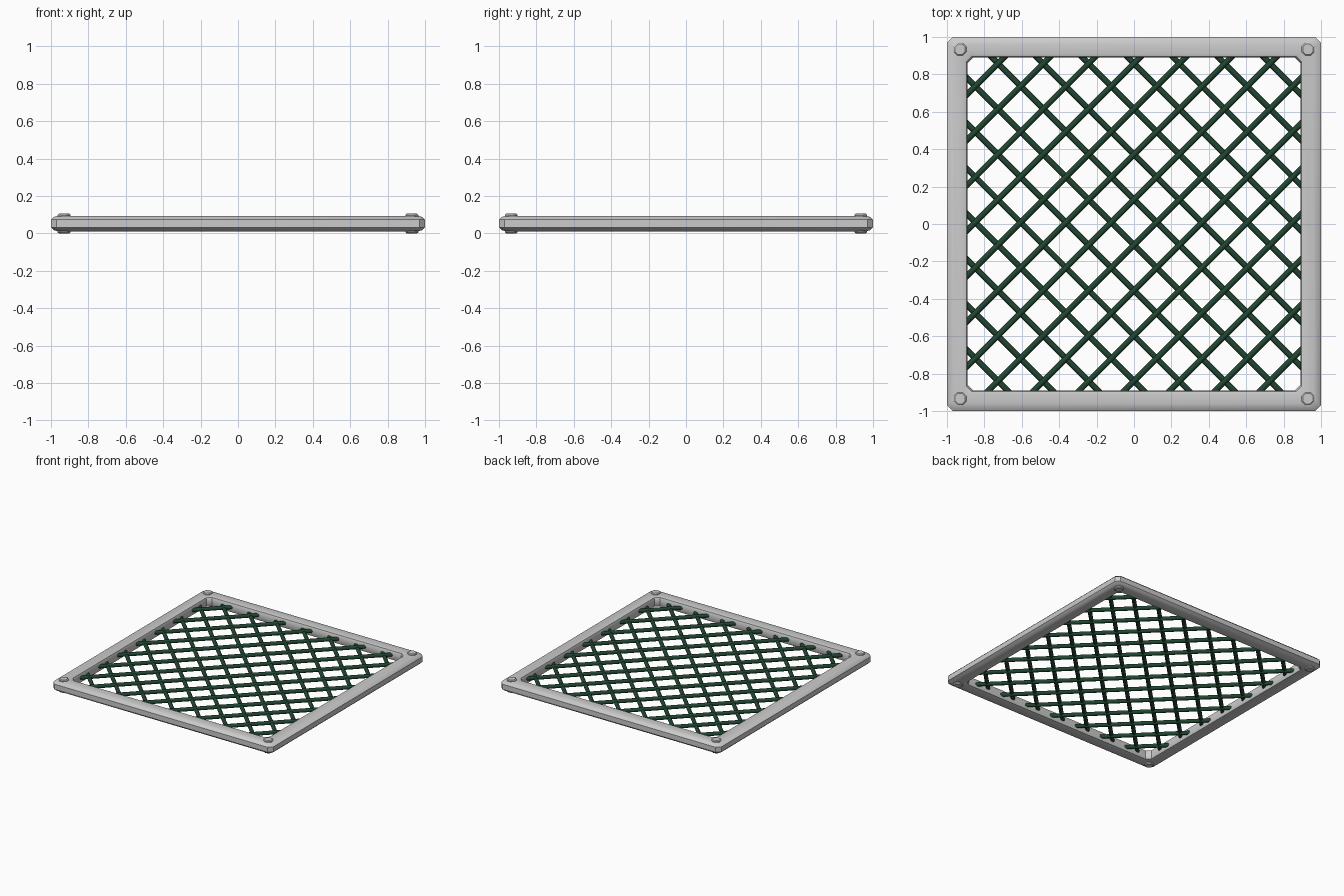
import bpy, bmesh, math
from mathutils import Vector

if "Cube" in bpy.data.objects:
    bpy.data.objects.remove(bpy.data.objects["Cube"])

green = bpy.data.materials.new("dark_green")
green.diffuse_color = (0.015, 0.06, 0.03, 1)
green.use_nodes = True
green.node_tree.nodes["Principled BSDF"].inputs["Base Color"].default_value = green.diffuse_color
MID = 0.0525  # height of the panel's middle plane


def finish(bm, name, mat=None, angle=35):
    bmesh.ops.recalc_face_normals(bm, faces=bm.faces)
    me = bpy.data.meshes.new(name)
    bm.to_mesh(me)
    bm.free()
    ob = bpy.data.objects.new(name, me)
    bpy.context.collection.objects.link(ob)
    if mat:
        me.materials.append(mat)
    me.shade_smooth()
    me.set_sharp_from_angle(angle=math.radians(angle))
    return ob


# Frame: rounded profile (half width, z) swept round a square with clipped corners
profile = [(0.89, 0.030), (0.896, 0.016), (0.91, 0.011), (0.96, 0.011), (0.985, 0.017), (1.0, 0.032),
           (1.0, 0.073), (0.985, 0.088), (0.96, 0.094), (0.91, 0.094), (0.896, 0.089), (0.89, 0.075)]
clip = 0.03
bm = bmesh.new()
rings = []
for sx, sy, flip in [(1, -1, 1), (1, 1, 0), (-1, 1, 1), (-1, -1, 0)]:
    for k in (flip, 1 - flip):
        ring = []
        for h, z in profile:
            x, y = (h, h - clip) if k == 0 else (h - clip, h)
            ring.append(bm.verts.new((sx * x, sy * y, z)))
        rings.append(ring)
for i in range(8):
    a, b = rings[i], rings[(i + 1) % 8]
    for j in range(len(profile)):
        n = (j + 1) % len(profile)
        bm.faces.new((a[j], a[n], b[n], b[j]))
finish(bm, "frame")

# Corner bolts: octagonal heads with bevelled rims, showing above and below
bm = bmesh.new()
for sx in (-1, 1):
    for sy in (-1, 1):
        loops = []
        for r, z in [(0.030, 0.0), (0.037, 0.006), (0.037, 0.099), (0.030, 0.105)]:
            loops.append([bm.verts.new((sx * 0.93 + r * math.cos((i + 0.5) * math.pi / 4),
                                        sy * 0.934 + r * math.sin((i + 0.5) * math.pi / 4), z))
                          for i in range(8)])
        for a, b in zip(loops, loops[1:]):
            for i in range(8):
                bm.faces.new((a[i], a[(i + 1) % 8], b[(i + 1) % 8], b[i]))
        bm.faces.new(loops[0])
        bm.faces.new(loops[-1])
finish(bm, "corner_bolts", angle=30)


# Diagonal mesh: two layers of round wires, ends buried in the frame
def wires(name, slope, z):
    bm = bmesh.new()
    reach = 0.915
    for m in range(-8, 8):
        c = 0.13 + 0.2425 * m
        if abs(c) > 1.75:
            continue
        x0, x1 = max(-reach, (-reach - c)), min(reach, reach - c)
        if slope < 0:
            x0, x1 = -x1, -x0
        p = Vector((x0, slope * x0 + c, z))
        q = Vector((x1, slope * x1 + c, z))
        rot = (q - p).to_track_quat('Z', 'Y').to_matrix().to_4x4()
        rot.translation = (p + q) / 2
        bmesh.ops.create_cone(bm, cap_ends=True, segments=8, radius1=0.016, radius2=0.016,
                              depth=(q - p).length, matrix=rot)
    return finish(bm, name, green, 50)


wires("mesh_wires_rising", 1, MID + 0.004)
wires("mesh_wires_falling", -1, MID - 0.004)
